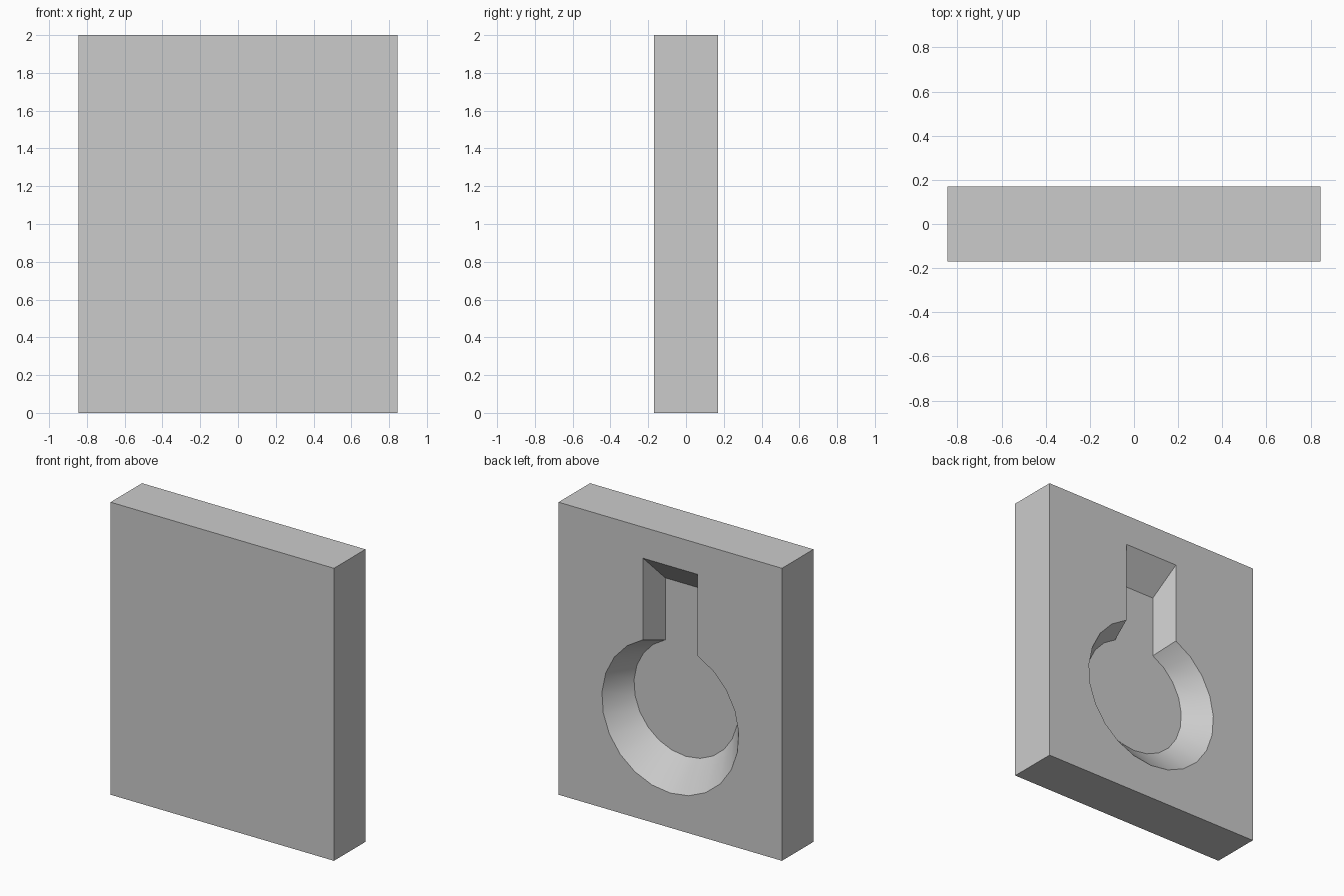
import bpy, bmesh
from math import sin, cos, asin, tau

if "Cube" in bpy.data.objects:
    bpy.data.objects.remove(bpy.data.objects["Cube"])

W, D, H = 0.845, 0.17, 2.0          # half width, half depth, height
R, CZ = 0.518, 0.755                # round part of the keyhole
SLOT, TOP = 0.206, 1.788            # slot half width and top
SEGS = 20
FLOOR_Y, TAPER = 0.0, 0.76          # recess floor and its scale
MID = (TOP + CZ - R) / 2            # taper centre


def keyhole_profile():
    """Keyhole outline: slot top, then round the arc."""
    a0 = asin(SLOT / R)
    pts = [(-SLOT, TOP), (SLOT, TOP)]
    for i in range(SEGS + 1):
        a = a0 + (tau - 2 * a0) * i / SEGS
        pts.append((R * sin(a), CZ + R * cos(a)))
    return pts


def ring(bm, pts, y, scale=1.0):
    return [bm.verts.new((x * scale, y, MID + (z - MID) * scale)) for x, z in pts]


def bridge(bm, a, b):
    for i in range(len(a)):
        j = (i + 1) % len(a)
        bm.faces.new((a[i], a[j], b[j], b[i]))


def loop_edges(bm, loop):
    return [bm.edges.get((loop[i - 1], loop[i])) for i in range(len(loop))]


bm = bmesh.new()

# Slab front and sides
rect = [(-W, 0), (W, 0), (W, H), (-W, H)]
front, back = ring(bm, rect, -D), ring(bm, rect, D)
bm.faces.new(front)
bridge(bm, front, back)

# Tapered keyhole recess in the back
rim = ring(bm, keyhole_profile(), D)
floor = ring(bm, keyhole_profile(), FLOOR_Y, TAPER)
bridge(bm, rim, floor)
bm.faces.new(floor)

# Back face around the recess
bmesh.ops.triangle_fill(bm, use_beauty=True, use_dissolve=False,
                        edges=loop_edges(bm, back) + loop_edges(bm, rim),
                        normal=(0, 1, 0))
bmesh.ops.recalc_face_normals(bm, faces=bm.faces[:])

mesh = bpy.data.meshes.new("keyhole_plate")
bm.to_mesh(mesh)
bm.free()
plate = bpy.data.objects.new("keyhole_plate", mesh)
bpy.context.collection.objects.link(plate)

# Smooth round wall, crisp edges
bpy.context.view_layer.objects.active = plate
plate.select_set(True)
bpy.ops.object.shade_smooth_by_angle(angle=0.5)
